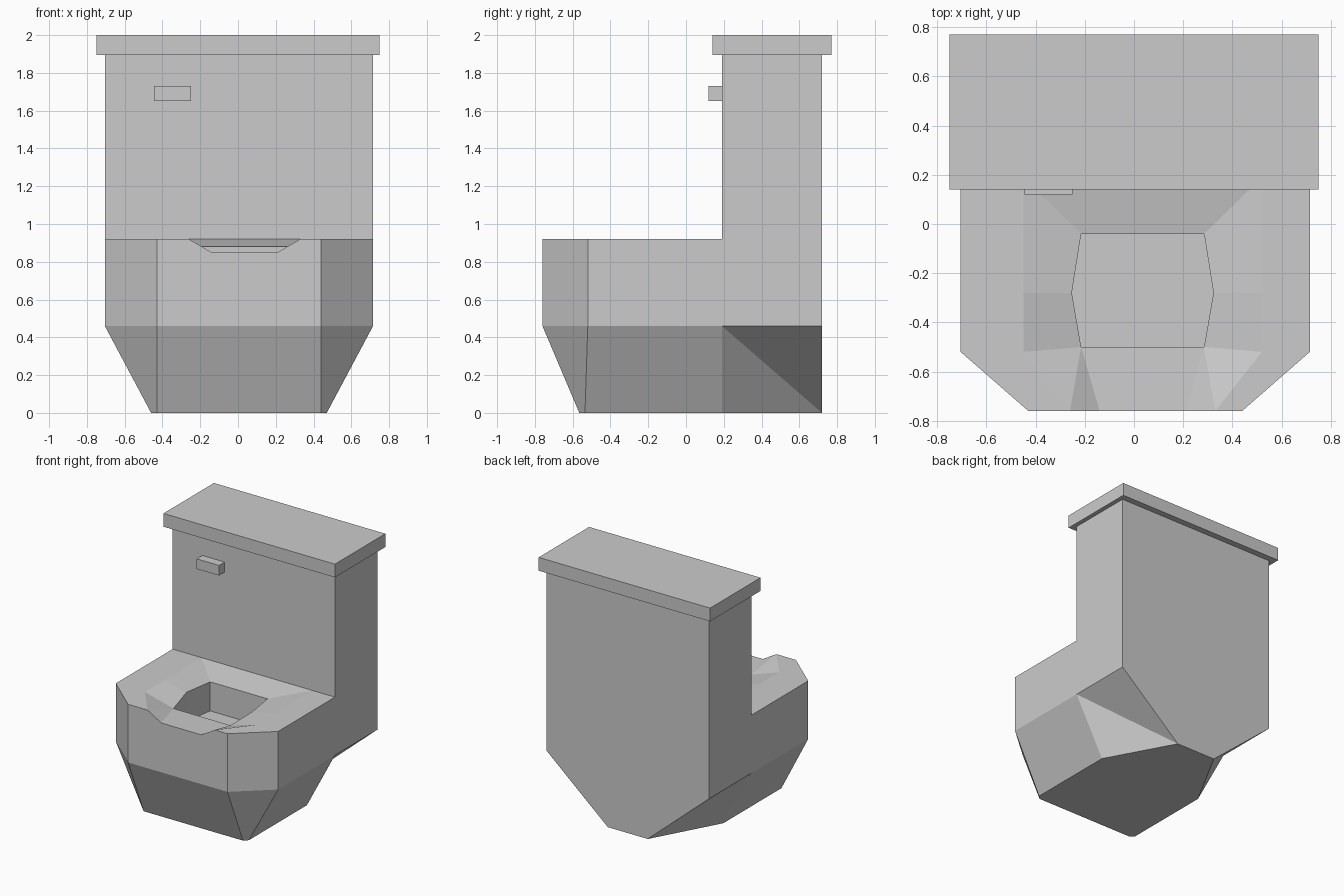
import bpy, bmesh

cube = bpy.data.objects.get("Cube")
if cube:
    bpy.data.objects.remove(cube, do_unlink=True)

GREY = (0.6, 0.6, 0.6, 1.0)
ceramic = bpy.data.materials.new("grey_ceramic")
ceramic.use_nodes = True
ceramic.diffuse_color = GREY
ceramic.node_tree.nodes["Principled BSDF"].inputs["Base Color"].default_value = GREY


def finish(name, bm):
    bmesh.ops.remove_doubles(bm, verts=bm.verts, dist=0.0005)
    bmesh.ops.recalc_face_normals(bm, faces=bm.faces)
    mesh = bpy.data.meshes.new(name)
    bm.to_mesh(mesh)
    bm.free()
    mesh.materials.append(ceramic)
    obj = bpy.data.objects.new(name, mesh)
    bpy.context.scene.collection.objects.link(obj)
    return obj


def box(name, low, high):
    bm = bmesh.new()
    bmesh.ops.create_cube(bm, size=1)
    for v in bm.verts:
        v.co = [high[i] if v.co[i] > 0 else low[i] for i in range(3)]
    return finish(name, bm)


# Main levels and depths
BODY_X, BOWL_X = 0.005, 0.035          # centres of the body and of the basin
HALF, BACK, TANK_FRONT = 0.71, 0.72, 0.19
WAIST, RIM, FLOOR = 0.46, 0.92, 0.65


def body(s, x, y, z):
    return (BODY_X + s * x, y, z)


def bowl(s, x, y, z):
    return (BOWL_X + s * x, y, z)


# Pedestal with the sunken basin
bm = bmesh.new()


def face(*points):
    bm.faces.new([bm.verts.new(p) for p in points])


def bridge(a, b):
    for i in range(len(a) - 1):
        face(a[i], a[i + 1], b[i + 1], b[i])


halves = {}
for s in (-1, 1):
    outline = [(HALF, TANK_FRONT), (HALF, -0.52), (0.435, -0.76)]
    top = [body(s, x, y, RIM) for x, y in outline]
    waist = [body(s, x, y, WAIST) for x, y in outline]
    foot = [body(s, 0.465, TANK_FRONT, 0), body(s, 0.465, -0.535, 0),
            body(s, 0.435, -0.565, 0)]
    bridge(top, waist)
    bridge(waist, foot)

    # Rear side tapers in two triangles
    waist_back = body(s, HALF, BACK, WAIST)
    foot_back = body(s, 0.175, BACK, 0)
    face(waist[0], waist_back, foot_back)
    face(waist[0], foot_back, foot[0])

    # Basin slope, opening edge and shaft
    lip = [bowl(s, 0.485, y, RIM) for y in (TANK_FRONT, -0.28, -0.52)]
    notch = bowl(s, 0.295, -0.76, RIM)
    spout = bowl(s, 0.175, -0.76, 0.85)
    hole = [bowl(s, 0.25, -0.04, 0.88), bowl(s, 0.288, -0.28, 0.88),
            bowl(s, 0.25, -0.5, 0.845)]
    base = [(x, y, FLOOR) for x, y, z in hole]
    bridge(lip, hole)
    bridge(hole, base)
    face(lip[2], notch, hole[2])
    face(notch, spout, hole[2])
    face(*top, notch, *reversed(lip))
    halves[s] = dict(top=top, waist=waist, foot=foot, lip=lip, notch=notch,
                     spout=spout, hole=hole, base=base,
                     waist_back=waist_back, foot_back=foot_back)

# Faces that span both halves
L, R = halves[-1], halves[1]
face(L["lip"][0], R["lip"][0], R["hole"][0], L["hole"][0])
face(L["hole"][2], R["hole"][2], R["spout"], L["spout"])
for i in (0, 2):
    face(L["hole"][i], R["hole"][i], R["base"][i], L["base"][i])
face(*L["base"], *reversed(R["base"]))
face(L["waist"][2], L["top"][2], L["notch"], L["spout"],
     R["spout"], R["notch"], R["top"][2], R["waist"][2])
face(L["waist"][2], R["waist"][2], R["foot"][2], L["foot"][2])
face(L["foot_back"], *L["foot"], *reversed(R["foot"]), R["foot_back"])
face(L["waist_back"], R["waist_back"], R["foot_back"], L["foot_back"])
finish("pedestal_bowl", bm)

# Tank, lid and handle
box("tank", (BODY_X - HALF, TANK_FRONT, WAIST), (BODY_X + HALF, BACK, 1.9))
box("tank_lid", (-0.75, 0.14, 1.895), (0.75, 0.77, 2.0))
box("flush_handle", (-0.445, 0.12, 1.65), (-0.25, 0.2, 1.73))
